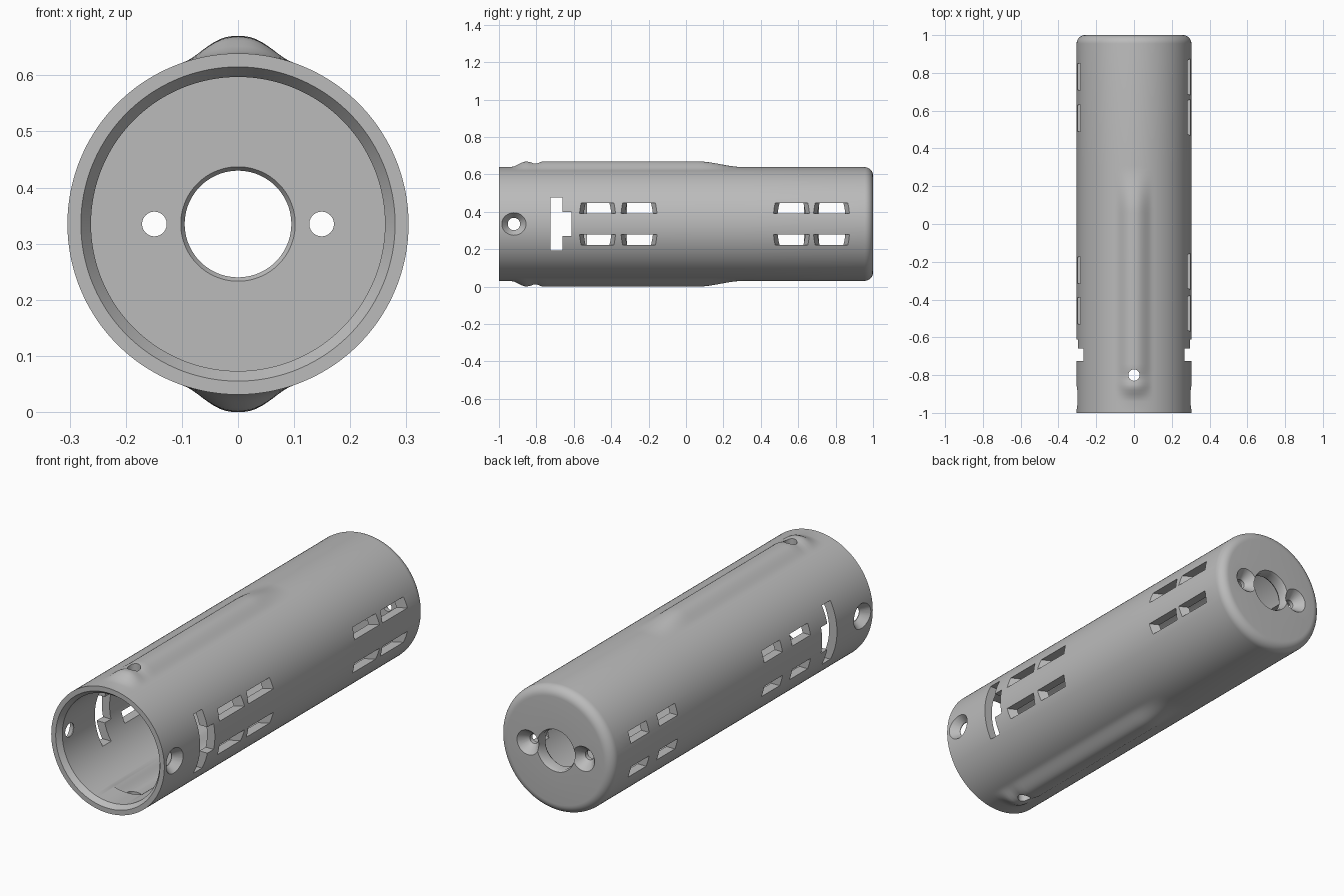
import bpy, bmesh, math
from mathutils import Vector

if "Cube" in bpy.data.objects:
    bpy.data.objects.remove(bpy.data.objects["Cube"])

CZ = 0.335      # height of the tube axis
SEG = 192

grey = bpy.data.materials.new("plain_grey")
grey.use_nodes = True
colour = (0.5, 0.5, 0.5, 1)
grey.diffuse_color = colour
grey.node_tree.nodes["Principled BSDF"].inputs["Base Color"].default_value = colour


def smooth(t):
    t = min(max(t, 0), 1)
    return t * t * (3 - 2 * t)


def make_object(name, bm):
    bmesh.ops.recalc_face_normals(bm, faces=bm.faces)
    mesh = bpy.data.meshes.new(name)
    bm.to_mesh(mesh)
    bm.free()
    mesh.materials.append(grey)
    obj = bpy.data.objects.new(name, mesh)
    bpy.context.collection.objects.link(obj)
    return obj


def ridge(y):
    """Relative height of the top and bottom ridges along the tube."""
    rise = smooth((y + 0.94) / 0.09)
    fall = 1 - smooth((y - 0.06) / 0.25)
    dip = 0.3 * max(0, 1 - abs(y + 0.81) / 0.045)
    return 0.031 * (rise * fall - dip)


def ridge_shape(angle):
    """Cross-section of a ridge: flat crown blending into the tube."""
    off = math.acos(min(1, abs(math.sin(angle))))
    return 1 - smooth((off - 0.03) / 0.3)


# Closed profile of the shell: (y, radius, bump)
outer_y = [-1, -0.94, -0.92, -0.9, -0.88, -0.865, -0.85, -0.83, -0.81, -0.79, -0.765, -0.74, -0.4, 0.06]
outer_y += [0.06 + 0.025 * i for i in range(1, 11)]
profile = [(y, 0.304, ridge(y)) for y in outer_y]
for i in range(9):      # rounded rear edge
    a = math.radians(90 * i / 8)
    profile.append((0.955 + 0.045 * math.sin(a), 0.259 + 0.045 * math.cos(a), 0))
profile += [(1, 0.102, 0), (0.985, 0.095, 0), (0.945, 0.095, 0), (0.935, 0.102, 0), (0.935, 0.262, 0)]
for y in reversed([y for y in outer_y if y > -0.72]):   # bore with finger grooves
    profile.append((y, 0.262, ridge(y)))
profile += [(-0.849, 0.262, 0.029), (-0.85, 0.262, 0), (-0.975, 0.262, 0), (-1, 0.28, 0)]

bm = bmesh.new()
rings = []
for y, r, bump in profile:
    ring = []
    for i in range(SEG):
        a = math.tau * i / SEG
        rad = r + bump * ridge_shape(a)
        ring.append(bm.verts.new((rad * math.cos(a), y, CZ + rad * math.sin(a))))
    rings.append(ring)
for k, ring in enumerate(rings):
    nxt = rings[(k + 1) % len(rings)]
    for i in range(SEG):
        j = (i + 1) % SEG
        bm.faces.new((ring[i], ring[j], nxt[j], nxt[i]))
shell = make_object("tube_shell", bm)

# Cutters
cut = bmesh.new()


def loft(loops):
    """Solid through a series of matching point loops."""
    vs = [[cut.verts.new(p) for p in loop] for loop in loops]
    n = len(vs[0])
    for a, b in zip(vs, vs[1:]):
        for i in range(n):
            j = (i + 1) % n
            cut.faces.new((a[i], a[j], b[j], b[i]))
    cut.faces.new(vs[0])
    cut.faces.new(list(reversed(vs[-1])))


def drill(centre, axis, steps):
    """Round hole along an axis, steps are (distance, radius)."""
    centre, axis = Vector(centre), Vector(axis)
    u = axis.orthogonal().normalized()
    v = axis.cross(u)
    angles = [math.tau * i / 40 for i in range(40)]
    loft([[centre + axis * d + (u * math.cos(a) + v * math.sin(a)) * r for a in angles]
          for d, r in steps])


def slot(side, y, z, near, far):
    """Rectangular slot, with its half length near and far from the axis."""
    h = 0.027
    loft([[(side * x, y + sy * half, z + sz * h) for sy, sz in ((-1, -1), (1, -1), (1, 1), (-1, 1))]
          for x, half in ((0.22, near), (0.312, far))])


t_outline = [(-0.725, 0.143), (-0.66, 0.143), (-0.66, 0.063), (-0.612, 0.063)]
t_outline += [(y, -z) for y, z in reversed(t_outline)]

for side in (-1, 1):
    # countersunk side screws, rear screws and ridge holes
    drill((0, -0.92, CZ), (side, 0, 0), [(0.2, 0.033), (0.264, 0.033), (0.33, 0.086)])
    drill((side * 0.149, 0, CZ), (0, 1, 0), [(0.9, 0.022), (0.955, 0.022), (1.01, 0.068)])
    drill((0, -0.8, CZ), (0, 0, side), [(0.2, 0.03), (0.4, 0.03)])
    # T-shaped side openings
    loft([[(side * x, y, CZ + z) for y, z in t_outline] for x in (0.18, 0.35)])
    # vent slots: flared on the left side, straight on the right
    for dz in (-0.084, 0.084):
        if side > 0:
            for y in (-0.473, -0.251, 0.564, 0.778):
                slot(side, y, CZ + dz, 0.055, 0.103)
        else:
            for y in (-0.46, -0.245, 0.56, 0.78):
                slot(side, y, CZ + dz, 0.07, 0.07)

cutter = make_object("opening_cutter", cut)
cutter.hide_render = True

mod = shell.modifiers.new("openings", "BOOLEAN")
mod.operation = "DIFFERENCE"
mod.solver = "EXACT"
mod.object = cutter
for o in bpy.context.selected_objects:
    o.select_set(False)
bpy.context.view_layer.objects.active = shell
shell.select_set(True)
bpy.ops.object.modifier_apply(modifier=mod.name)
bpy.data.objects.remove(cutter)
bpy.ops.object.shade_smooth_by_angle(angle=math.radians(30))
